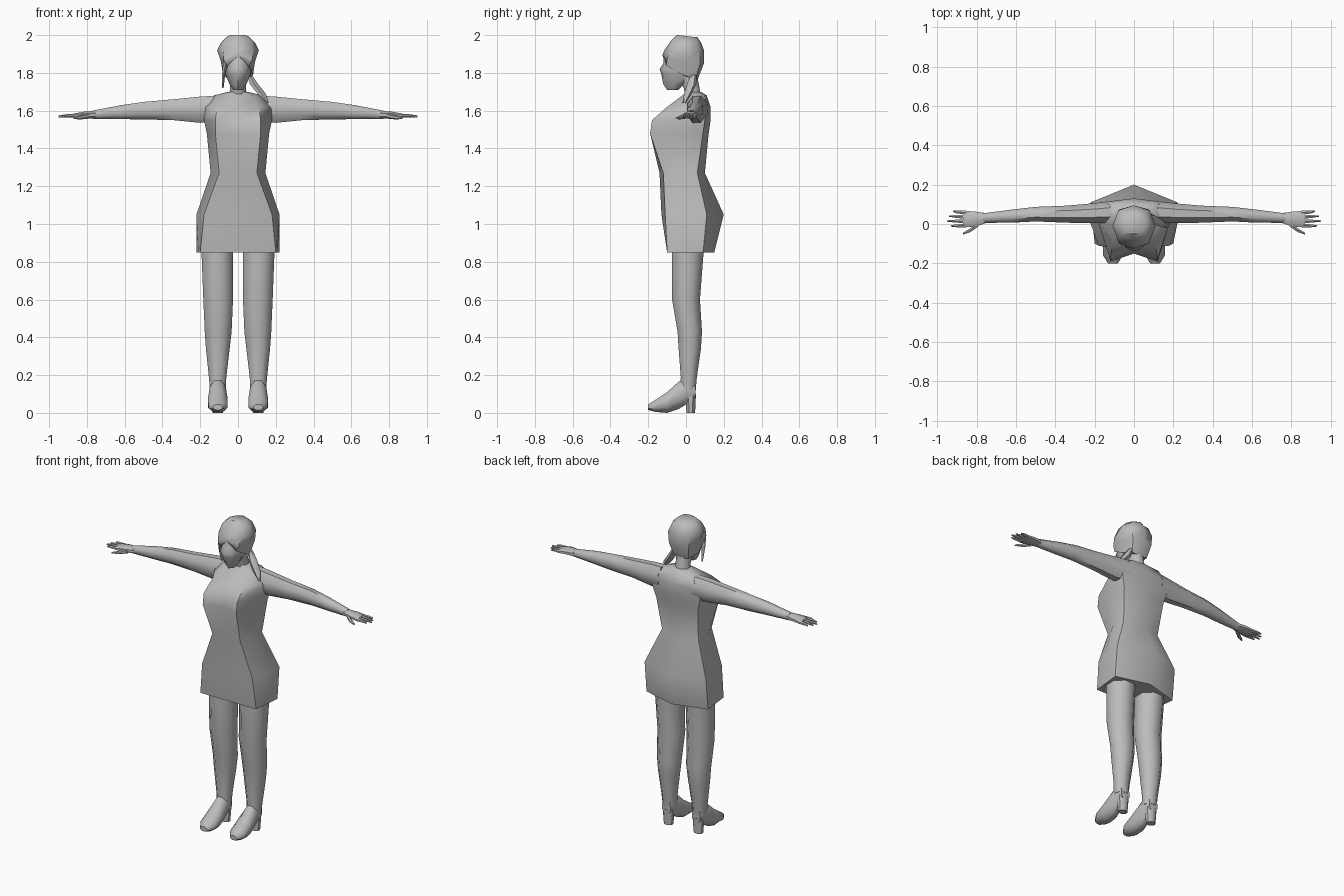
import bpy, bmesh, math
from mathutils import Vector

cube = bpy.data.objects.get("Cube")
if cube:
    bpy.data.objects.remove(cube, do_unlink=True)

grey = bpy.data.materials.new("plain grey")
grey.diffuse_color = (0.5, 0.5, 0.5, 1)
grey.use_nodes = True
bsdf = grey.node_tree.nodes["Principled BSDF"]
bsdf.inputs["Base Color"].default_value = (0.5, 0.5, 0.5, 1)
bsdf.inputs["Roughness"].default_value = 0.8

parts = []


def loft(name, rings, mirror=False):
    """Skin a list of closed rings and cap both ends."""
    bm = bmesh.new()
    loops = [[bm.verts.new(p) for p in ring] for ring in rings]
    n = len(loops[0])
    for a, b in zip(loops, loops[1:]):
        for i in range(n):
            j = (i + 1) % n
            bm.faces.new((a[i], a[j], b[j], b[i]))
    bm.faces.new(loops[0][::-1])
    bm.faces.new(loops[-1])
    bmesh.ops.recalc_face_normals(bm, faces=bm.faces)
    me = bpy.data.meshes.new(name)
    bm.to_mesh(me)
    bm.free()
    me.materials.append(grey)
    ob = bpy.data.objects.new(name, me)
    bpy.context.collection.objects.link(ob)
    if mirror:
        ob.modifiers.new("mirror", 'MIRROR').use_mirror_merge = False
    parts.append(ob)
    return ob


def full_ring(half):
    """Mirror a half ring that runs from centre front to centre back."""
    return half + [(-x, y, z) for x, y, z in half[-2:0:-1]]


def tube(name, sections, axis, sides=8, mirror=False):
    """Sections are (x, y, z, radius 1, radius 2), across the given axis."""
    u, v = {'x': ((0, 1, 0), (0, 0, 1)), 'y': ((1, 0, 0), (0, 0, 1)),
            'z': ((1, 0, 0), (0, 1, 0))}[axis]
    rings = []
    for x, y, z, r1, r2 in sections:
        ring = []
        for i in range(sides):
            a = 2 * math.pi * (i + 0.5) / sides
            ring.append(Vector((x, y, z)) + Vector(u) * (r1 * math.cos(a))
                        + Vector(v) * (r2 * math.sin(a)))
        rings.append(ring)
    return loft(name, rings, mirror)


# Dress: z, front y, front corner, side, back corner, back y
dress = [
    (0.85, -0.10, (0.20, -0.10), (0.21, 0.0), (0.22, 0.09), 0.15),
    (1.05, -0.13, (0.18, -0.11), (0.22, 0.0), (0.22, 0.11), 0.20),
    (1.27, -0.14, (0.10, -0.12), (0.145, -0.02), (0.13, 0.06), 0.10),
    (1.48, -0.15, (0.12, -0.19), (0.165, -0.02), (0.15, 0.09), 0.12),
    (1.55, -0.13, (0.12, -0.18), (0.18, 0.0), (0.17, 0.10), 0.13),
    (1.62, -0.09, (0.11, -0.10), (0.18, 0.02), (0.17, 0.11), 0.13),
    (1.68, -0.01, (0.08, -0.02), (0.13, 0.05), (0.10, 0.10), 0.11),
    (1.70, 0.0, (0.04, 0.0), (0.05, 0.03), (0.04, 0.07), 0.08),
]
loft("dress", [full_ring([(0, f, z), (*a, z), (*b, z), (*c, z), (0, k, z)])
               for z, f, a, b, c, k in dress])

# Neck and face
tube("neck", [(0, 0.04, 1.66, 0.055, 0.045), (0, 0.03, 1.72, 0.045, 0.045),
              (0, 0.0, 1.80, 0.05, 0.06)], 'z')
face = [(1.71, -0.10, 0.025, -0.04), (1.74, -0.12, 0.045, -0.01),
        (1.79, -0.13, 0.065, 0.03), (1.82, -0.14, 0.07, 0.05),
        (1.85, -0.12, 0.075, 0.06), (1.92, -0.115, 0.075, 0.06)]
loft("face", [full_ring([(0, f, z), (w * 0.6, f + 0.02, z), (w, (f + k) / 2, z),
                         (w * 0.7, k - 0.01, z), (0, k, z)]) for z, f, w, k in face])

# Hair cap, with a lower edge that dips from the parting to the nape
loft("hair_cap", [
    full_ring([(0, -0.115, 1.89), (0.06, -0.105, 1.84), (0.08, -0.02, 1.79),
               (0.055, 0.05, 1.77), (0, 0.06, 1.76)]),
    full_ring([(0, -0.125, 1.895), (0.075, -0.10, 1.87), (0.09, -0.01, 1.86),
               (0.07, 0.075, 1.85), (0, 0.095, 1.85)]),
    full_ring([(0, -0.115, 1.92), (0.08, -0.085, 1.92), (0.11, -0.01, 1.92),
               (0.08, 0.07, 1.92), (0, 0.095, 1.92)]),
    full_ring([(0, -0.08, 1.97), (0.07, -0.06, 1.97), (0.09, -0.0, 1.96),
               (0.06, 0.06, 1.97), (0, 0.08, 1.96)]),
    full_ring([(0, -0.05, 2.0), (0.04, -0.04, 2.0), (0.06, 0.0, 1.99),
               (0.04, 0.04, 1.99), (0, 0.06, 1.99)]),
])

# Side ponytail and loose strand
tube("ponytail", [(0.06, 0.04, 1.79, 0.015, 0.015), (0.085, 0.03, 1.74, 0.025, 0.025),
                  (0.125, 0.01, 1.69, 0.025, 0.02), (0.16, -0.01, 1.64, 0.005, 0.008)],
     'z', 6)
tube("loose_strand", [(-0.06, -0.09, 1.87, 0.02, 0.015), (-0.075, -0.07, 1.80, 0.01, 0.015),
                      (-0.08, -0.05, 1.72, 0.004, 0.006)], 'z', 6)

# Arms
tube("arm", [(0.12, 0.06, 1.61, 0.06, 0.075), (0.20, 0.055, 1.605, 0.055, 0.075),
             (0.34, 0.05, 1.605, 0.047, 0.06), (0.50, 0.05, 1.60, 0.04, 0.05),
             (0.62, 0.04, 1.592, 0.036, 0.04), (0.77, 0.03, 1.578, 0.026, 0.024)],
     'x', 8, True)

# Hands: palm, four fingers and a thumb
tube("palm", [(0.75, 0.03, 1.578, 0.027, 0.022), (0.81, 0.025, 1.577, 0.042, 0.02),
              (0.87, 0.025, 1.573, 0.045, 0.013)], 'x', 8, True)
for i, (tip_y, tip_x) in enumerate([(-0.01, 0.93), (0.015, 0.95), (0.04, 0.94), (0.065, 0.92)]):
    base_y = -0.008 + 0.022 * i
    tube(f"finger_{i + 1}", [(0.85, base_y, 1.573, 0.011, 0.011),
                             (0.90, (base_y + tip_y) / 2, 1.573, 0.009, 0.009),
                             (tip_x, tip_y, 1.57, 0.004, 0.005)], 'x', 6, True)
tube("thumb", [(0.79, 0.0, 1.572, 0.014, 0.014), (0.83, -0.03, 1.565, 0.012, 0.011),
               (0.87, -0.05, 1.56, 0.005, 0.005)], 'x', 6, True)

# Legs
tube("leg", [(0.11, 0.01, 0.95, 0.09, 0.09), (0.11, 0.01, 0.85, 0.09, 0.09),
             (0.105, 0.0, 0.60, 0.085, 0.08), (0.105, 0.02, 0.43, 0.077, 0.07),
             (0.107, 0.02, 0.34, 0.068, 0.064), (0.108, 0.015, 0.19, 0.05, 0.046),
             (0.107, 0.01, 0.12, 0.045, 0.045)], 'z', 8, True)

# Shoes: y, half width, underside z, top z
shoe = [(-0.20, 0.025, 0.015, 0.045), (-0.16, 0.05, 0.005, 0.07),
        (-0.10, 0.052, 0.0, 0.11), (-0.04, 0.045, 0.02, 0.165),
        (0.01, 0.04, 0.05, 0.19), (0.05, 0.03, 0.07, 0.16)]
tube("shoe", [(0.107, y, (lo + hi) / 2, w * 1.08, (hi - lo) * 0.54)
              for y, w, lo, hi in shoe], 'y', 8, True)
tube("heel", [(0.107, 0.025, 0.0, 0.03, 0.025), (0.107, 0.025, 0.10, 0.038, 0.03)],
     'z', 8, True)

# Soft shading that keeps the sharper creases
bpy.ops.object.select_all(action='DESELECT')
for ob in parts:
    ob.select_set(True)
bpy.context.view_layer.objects.active = parts[0]
bpy.ops.object.shade_smooth_by_angle(angle=math.radians(50))
